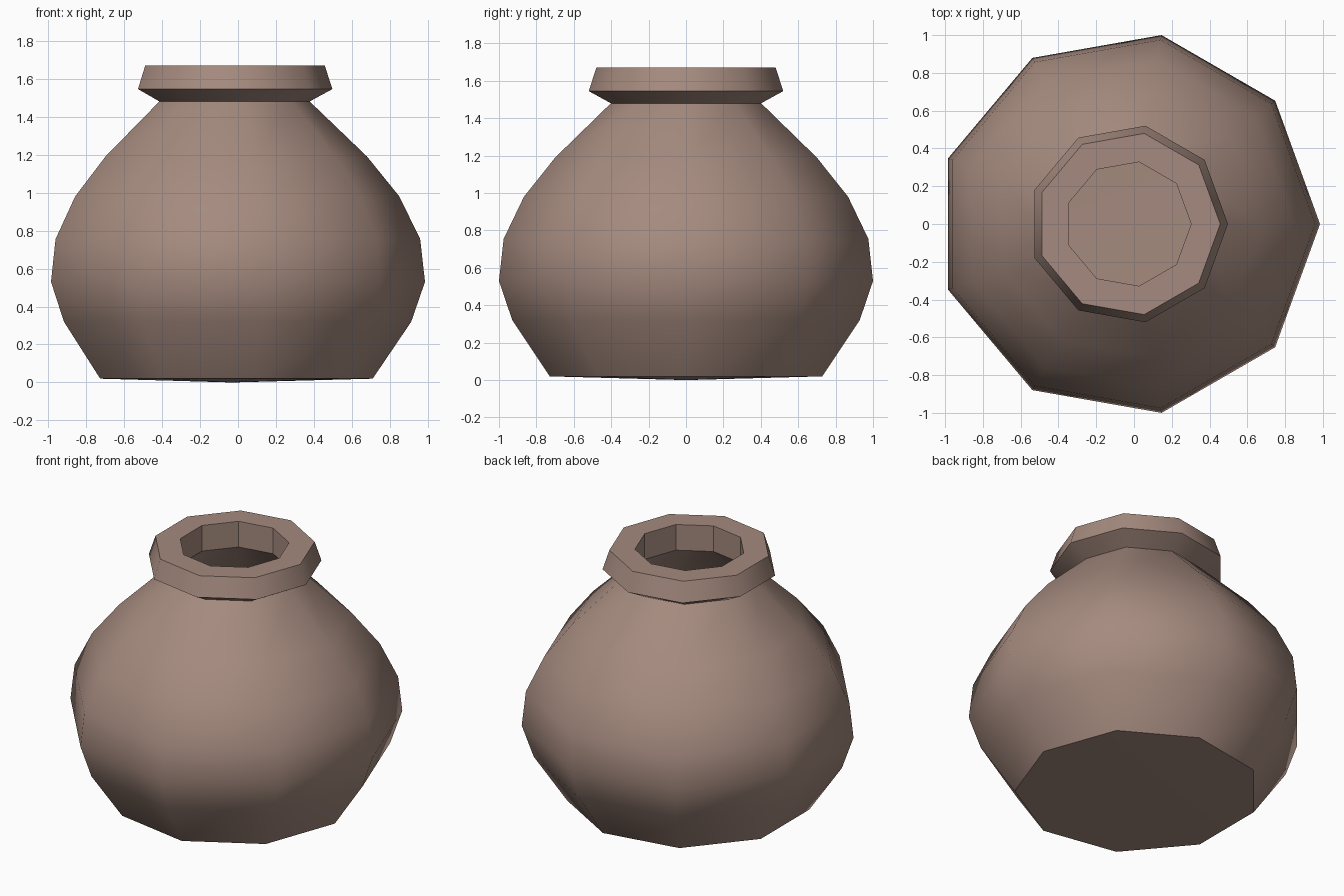
import bpy, bmesh, math

if "Cube" in bpy.data.objects:
    bpy.data.objects.remove(bpy.data.objects["Cube"])

SIDES = 9
AXIS_X = -0.0306  # nine-sided plan is centred by its bounding box

# Lathe profile (radius, height): outside bottom to lip, then down the inside
OUTER = [(0.74, 0.02), (0.943, 0.32), (1.0154, 0.53), (0.99, 0.755),
         (0.88, 0.98), (0.71, 1.19), (0.408, 1.48)]
LIP = [(0.528, 1.545), (0.487, 1.67), (0.333, 1.67), (0.333, 1.50)]
INNER = [(0.65, 1.145), (0.81, 0.945), (0.915, 0.74), (0.94, 0.54),
         (0.872, 0.35), (0.695, 0.095)]
PROFILE = OUTER + LIP + INNER
LIP_START = len(OUTER) - 1
CREASED = {0, 6, 7, 8, 9, 10, len(PROFILE) - 1}  # rings with a hard edge
THROAT = 9                                       # straight inner neck wall

clay = bpy.data.materials.new("warm brown clay")
clay.diffuse_color = (0.375, 0.255, 0.21, 1)
clay.use_nodes = True
clay.node_tree.nodes["Principled BSDF"].inputs["Base Color"].default_value = clay.diffuse_color

bm = bmesh.new()
rings = []
for r, z in PROFILE:
    rings.append([bm.verts.new((AXIS_X + r * math.cos(math.tau * k / SIDES),
                                r * math.sin(math.tau * k / SIDES), z))
                  for k in range(SIDES)])

# Walls and lip
for a, b in zip(rings, rings[1:]):
    for k in range(SIDES):
        n = (k + 1) % SIDES
        bm.faces.new((a[k], a[n], b[n], b[k]))

# Shallow cone underside and inside floor
for ring, z in ((rings[0], 0.0), (rings[-1], 0.075)):
    tip = bm.verts.new((AXIS_X, 0, z))
    for k in range(SIDES):
        bm.faces.new((ring[k], ring[(k + 1) % SIDES], tip))

bmesh.ops.recalc_face_normals(bm, faces=bm.faces)
for f in bm.faces:
    f.smooth = True

# Hard edges around the rim, base and throat facets
for i in CREASED:
    for k in range(SIDES):
        bm.edges.get((rings[i][k], rings[i][(k + 1) % SIDES])).smooth = False
for k in range(SIDES):
    bm.edges.get((rings[THROAT][k], rings[THROAT + 1][k])).smooth = False

mesh = bpy.data.meshes.new("clay_pot")
bm.to_mesh(mesh)
bm.free()
mesh.materials.append(clay)
pot = bpy.data.objects.new("clay_pot", mesh)
bpy.context.collection.objects.link(pot)
